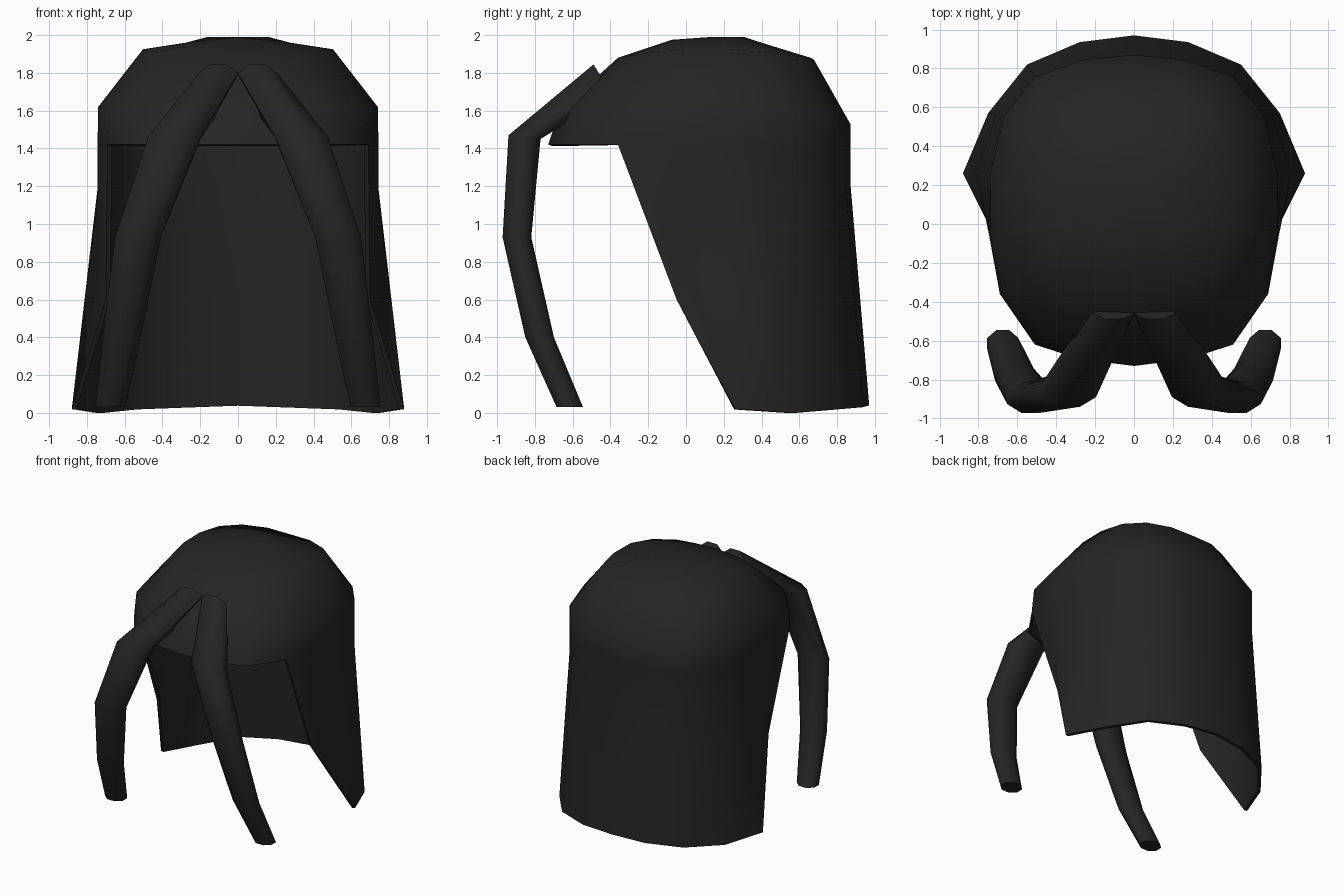
import bpy, bmesh, math
from mathutils import Vector

if "Cube" in bpy.data.objects:
    bpy.data.objects.remove(bpy.data.objects["Cube"])

hair = bpy.data.materials.new("black hair")
hair.diffuse_color = (0.018, 0.018, 0.018, 1)
hair.use_nodes = True
hair.node_tree.nodes["Principled BSDF"].inputs["Base Color"].default_value = hair.diffuse_color


def finish(bm, name, angle, thickness=0):
    """Mirror the half across x, optionally thicken, and smooth it."""
    mesh = bpy.data.meshes.new(name)
    bm.to_mesh(mesh)
    bm.free()
    mesh.materials.append(hair)
    ob = bpy.data.objects.new(name, mesh)
    bpy.context.collection.objects.link(ob)
    mirror = ob.modifiers.new("mirror", 'MIRROR')
    mirror.merge_threshold = 0.0005
    if thickness:
        solid = ob.modifiers.new("thickness", 'SOLIDIFY')
        solid.thickness = thickness
        solid.offset = -1
    bpy.ops.object.select_all(action='DESELECT')
    ob.select_set(True)
    bpy.context.view_layer.objects.active = ob
    bpy.ops.object.convert(target='MESH')
    bpy.ops.object.shade_smooth_by_angle(angle=math.radians(angle))
    return ob


# Hair shell: columns from front to back of the right half
BRIM = 1.42
plan = [(0, -.73), (.28, -.695), (.51, -.62), (.69, -.36), (.745, -.06),
        (.74, .26), (.67, .55), (.51, .755), (.26, .845), (0, .87)]
crown_scale = [.57, .57, .58, .62, .67, .68, .70, .72, .74, .74]
crown_z = [1.88, 1.885, 1.89, 1.91, 1.925, 1.925, 1.91, 1.89, 1.88, 1.87]
shoulder_z = [1.60, 1.60, 1.60, 1.61, 1.62, 1.62, 1.58, 1.55, 1.535, 1.53]
shoulder_scale = [.93, .93, .94, .98, .99, 1, 1, 1, 1, 1]
# hem points for the columns that hang below the brim
hem = {4: (.70, -.05, .6), 5: (.88, .26, .02), 6: (.75, .57, 0),
       7: (.55, .82, .02), 8: (.28, .935, .03), 9: (0, .97, .04)}
centre = Vector((0, .13))

bm = bmesh.new()
columns = []
for i, p in enumerate(plan):
    p = Vector(p)

    def ring(s, z):
        q = centre + (p - centre) * s
        return (q.x, q.y, z)

    pts = [(0, .13, 1.99), ring(.24, 1.975 + .015 * (i > 5)),
           ring(crown_scale[i], crown_z[i]),
           ring(shoulder_scale[i], shoulder_z[i]), ring(1, BRIM)]
    if i in hem:
        h = Vector(hem[i])
        mid = Vector((p.x, p.y, 1.22 if i > 4 else 1.1))
        pts += [mid, mid.lerp(h, .5), h]
    columns.append([bm.verts.new(v) for v in pts])

for a, b in zip(columns, columns[1:]):
    for r in range(len(b) - 1):
        if r == 0:
            bm.faces.new((a[0], a[1], b[1]))
        elif r + 1 < len(a):
            bm.faces.new((a[r], a[r + 1], b[r + 1], b[r]))
        else:  # slanted front edge fans from the brim corner
            bm.faces.new((a[-1], b[r + 1], b[r]))
bmesh.ops.remove_doubles(bm, verts=bm.verts, dist=.0005)
finish(bm, "hair_shell", 60, .025)

# Front strands: centre, half width, and half depth direction (y, z)
sections = [((.105, -.44, 1.765), .105, (-.05, .08)),
            ((.335, -.855, 1.46), .14, (-.085, .01)),
            ((.53, -.895, .93), .122, (-.076, 0)),
            ((.615, -.775, .40), .10, (-.076, 0)),
            ((.675, -.615, .03), .08, (-.07, 0))]
SIDES = 8
bm = bmesh.new()
rings = []
for c, w, (dy, dz) in sections:
    row = []
    for k in range(SIDES):
        a = math.tau * (k + .5) / SIDES
        u, v = math.cos(a) * 1.08, math.sin(a) * 1.08
        row.append(bm.verts.new((c[0] + w * u, c[1] + dy * v, c[2] + dz * v)))
    rings.append(row)
for a, b in zip(rings, rings[1:]):
    for k in range(SIDES):
        n = (k + 1) % SIDES
        bm.faces.new((a[k], a[n], b[n], b[k]))
bm.faces.new(rings[0])
bm.faces.new(rings[-1][::-1])
bmesh.ops.recalc_face_normals(bm, faces=bm.faces)
finish(bm, "front_strands", 60)
